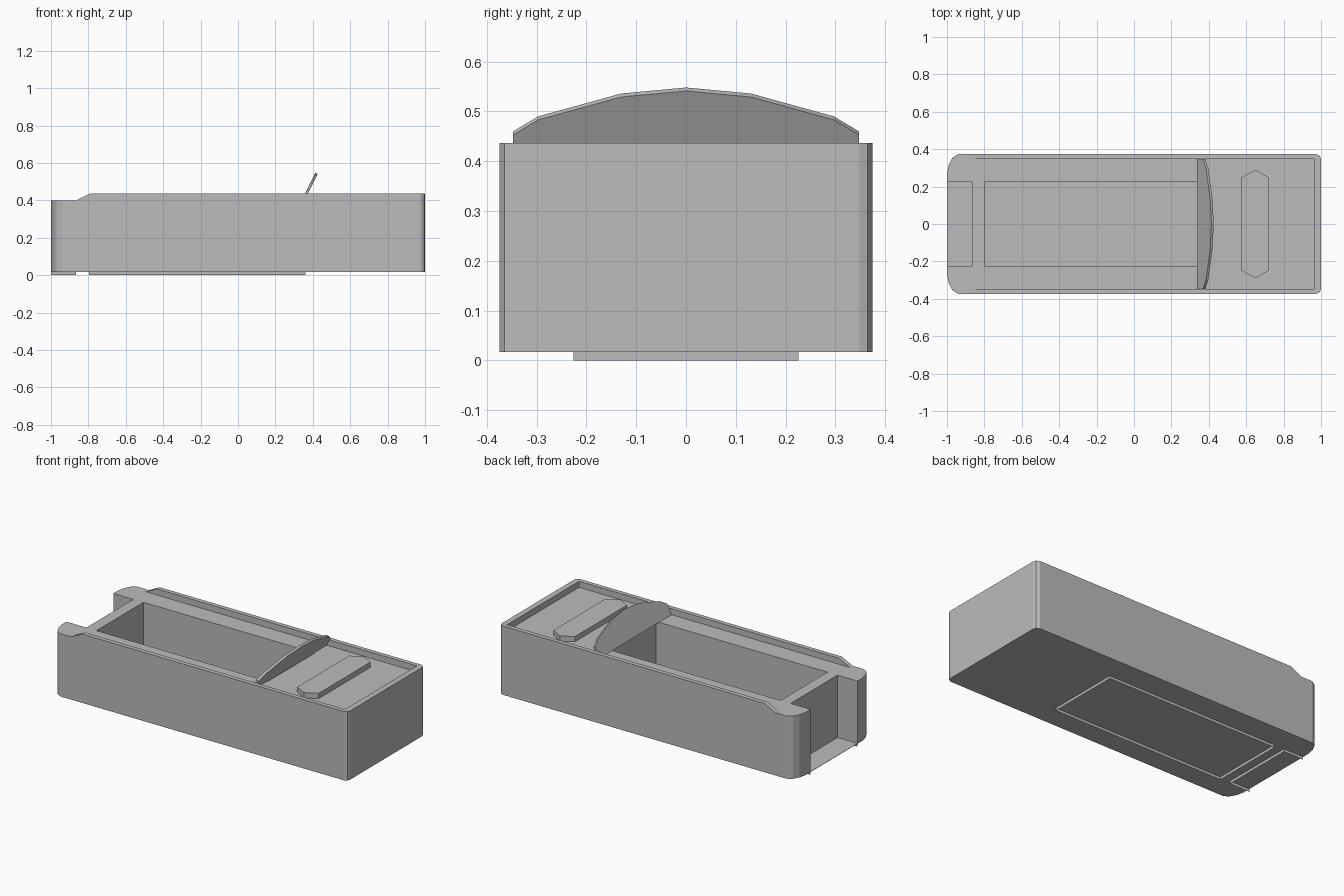
import bpy, bmesh
from mathutils import Vector

if "Cube" in bpy.data.objects:
    bpy.data.objects.remove(bpy.data.objects["Cube"])

grey = bpy.data.materials.new("light grey")
grey.diffuse_color = (0.5, 0.5, 0.5, 1)
grey.use_nodes = True
grey.node_tree.nodes["Principled BSDF"].inputs["Base Color"].default_value = grey.diffuse_color


def finish(name, bm, fix_normals=True):
    if fix_normals:
        bmesh.ops.recalc_face_normals(bm, faces=bm.faces)
    me = bpy.data.meshes.new(name)
    bm.to_mesh(me)
    bm.free()
    me.materials.append(grey)
    ob = bpy.data.objects.new(name, me)
    bpy.context.collection.objects.link(ob)
    return ob


def prism(name, points, offset):
    """Extrude a flat 3D outline along an offset vector."""
    bm = bmesh.new()
    face = bm.faces.new([bm.verts.new(p) for p in points])
    ext = bmesh.ops.extrude_face_region(bm, geom=[face], use_keep_orig=True)
    top = [v for v in ext["geom"] if isinstance(v, bmesh.types.BMVert)]
    bmesh.ops.translate(bm, verts=top, vec=Vector(offset))
    return finish(name, bm)


def box(name, x0, x1, half_y, z0, z1):
    pts = [(x0, -half_y, z0), (x1, -half_y, z0), (x1, half_y, z0), (x0, half_y, z0)]
    return prism(name, pts, (0, 0, z1 - z0))


def cut(target, cutter):
    mod = target.modifiers.new("cut", "BOOLEAN")
    mod.operation = "DIFFERENCE"
    mod.solver = "EXACT"
    mod.object = cutter
    bpy.context.view_layer.objects.active = target
    bpy.ops.object.modifier_apply(modifier=mod.name)
    bpy.data.objects.remove(cutter)


BOTTOM, DECK, TOP = 0.017, 0.40, 0.437
WELL_Y, WELL_X0, WELL_X1, SLOT_X = 0.226, -0.797, 0.36, -0.865

# Hull with softly rounded bow and tight stern corners
half = [(1, .347), (.994, .364), (.975, .374),
        (-.94, .374), (-.97, .355), (-.99, .318), (-1, .27)]
outline = half + [(x, -y) for x, y in reversed(half)]
hull = prism("hull", [(x, y, BOTTOM) for x, y in outline], (0, 0, TOP - BOTTOM))

# Recessed deck, lowered bow, open well and ramp slot
cut(hull, box("deck_cutter", -1.2, .965, .347, DECK, .6))
bow = [(-1.2, -.5, DECK), (SLOT_X, -.5, DECK), (-.79, -.5, TOP),
       (-.66, -.5, .5), (-1.2, -.5, .5)]
cut(hull, prism("bow_cutter", bow, (0, 1, 0)))
cut(hull, box("well_cutter", WELL_X0, WELL_X1, WELL_Y, BOTTOM + .002, .6))
cut(hull, box("slot_cutter", -1.2, SLOT_X, WELL_Y, BOTTOM + .002, .6))


# Thin wall edges of the well and slot showing below the hull
def skirt(name, path, closed):
    bm = bmesh.new()
    low = [bm.verts.new((x, y, 0)) for x, y in path]
    high = [bm.verts.new((x, y, BOTTOM + .001)) for x, y in path]
    n = len(path)
    for i in range(n if closed else n - 1):
        j = (i + 1) % n
        bm.faces.new((low[j], low[i], high[i], high[j]))
    return finish(name, bm, False)


skirt("well_skirt", [(WELL_X0, -WELL_Y), (WELL_X1, -WELL_Y),
                     (WELL_X1, WELL_Y), (WELL_X0, WELL_Y)], True)
skirt("slot_skirt", [(-1, -WELL_Y), (SLOT_X, -WELL_Y),
                     (SLOT_X, WELL_Y), (-1, WELL_Y)], False)

# Slanted shield at the end of the well
arc = [(.347, DECK), (.347, .46), (.297, .49), (.13, .536), (0, .548)]
arc += [(-y, z) for y, z in reversed(arc[:-1])]
prism("shield", [(.34 + (z - DECK) * .5, y, z) for y, z in arc], (.012, 0, -.007))

# Six-sided hatch on the stern deck
hatch = [(.575, -.25), (.648, -.29), (.72, -.25), (.72, .25), (.648, .29), (.575, .25)]
prism("hatch", [(x, y, DECK - .002) for x, y in hatch], (0, 0, .034))
